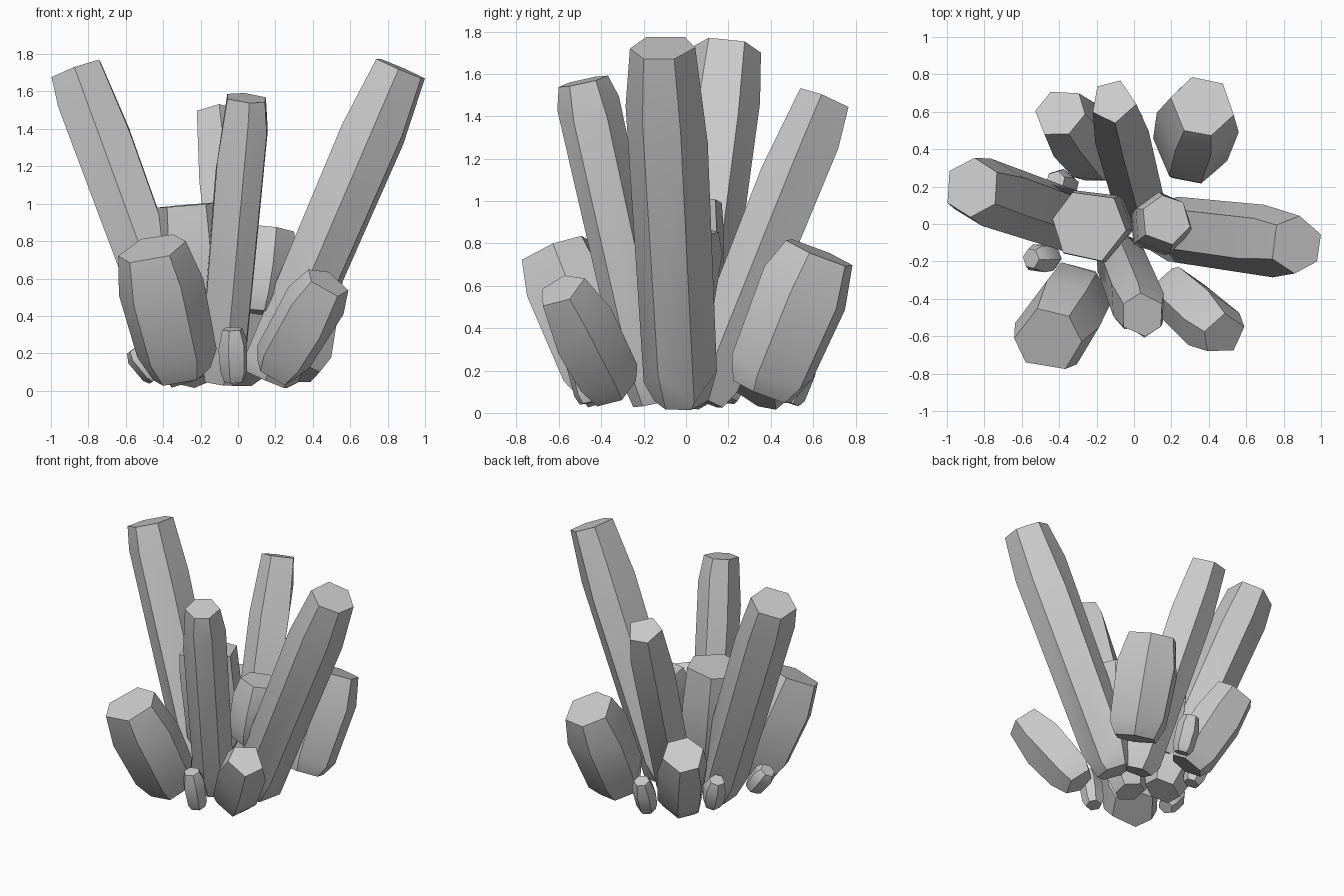
import bpy, bmesh, math, random
from mathutils import Vector

if "Cube" in bpy.data.objects:
    bpy.data.objects.remove(bpy.data.objects["Cube"])

random.seed(4)


def crystal(name, base, tip, mid_r, cap_r, sides=6, turn=0.0):
    """Faceted shaft: narrow foot, swollen body, cut flat cap."""
    base, tip = Vector(base), Vector(tip)
    axis = tip - base
    q = axis.to_track_quat('Z', 'Y')
    length = axis.length
    angles = [math.radians(turn) + 2 * math.pi * (i + random.uniform(-.12, .12)) / sides
              for i in range(sides)]
    bm = bmesh.new()
    rings = []
    foot = min(.16, .7 * mid_r / length)
    for level, r in ((0, mid_r * .68), (foot, mid_r * .92),
                     (1 - max(.17, min(.32, 1.3 * mid_r / length)), mid_r), (1, cap_r)):
        wobble = 0 if level in (0, 1) else .05 if level == foot else .11
        ring = []
        for a in angles:
            t = level + random.uniform(-wobble, wobble)
            p = Vector((r * math.cos(a), r * math.sin(a), t * length))
            co = base + q @ p
            co.z = max(co.z, 0.0)
            ring.append(bm.verts.new(co))
        rings.append(ring)
    for lo, hi in zip(rings, rings[1:]):
        for i in range(sides):
            j = (i + 1) % sides
            bm.faces.new((lo[i], lo[j], hi[j], hi[i]))
    bm.faces.new(rings[0][::-1])
    bm.faces.new(rings[-1])
    me = bpy.data.meshes.new(name)
    bm.to_mesh(me)
    bm.free()
    ob = bpy.data.objects.new(name, me)
    bpy.context.collection.objects.link(ob)
    # Soft shading along the shaft, crisp crystal edges
    bpy.context.view_layer.objects.active = ob
    ob.select_set(True)
    bpy.ops.object.shade_smooth_by_angle(angle=math.radians(30))
    ob.select_set(False)


# Tall leaning shafts
crystal("tall_crystal_left", (-.26, -.01, .06), (-.865, .195, 1.715), .185, .16, 6, 20)
crystal("tall_crystal_right", (.15, -.02, .06), (.865, -.11, 1.725), .19, .155, 6, 0)
crystal("tall_crystal_front", (-.09, -.15, .05), (.045, -.485, 1.565), .15, .12, 6, 10)
crystal("tall_crystal_back", (.04, .08, .06), (-.11, .655, 1.485), .155, .125, 5, 15)

# Raised centre pair, rooted above the base ring
crystal("centre_crystal_left", (-.18, .0, .28), (-.24, -.01, .995), .21, .20, 6, 10)
crystal("centre_crystal_right", (.11, -.03, .42), (.17, .02, .865), .165, .135, 6, 30)

# Stout outer crystals
crystal("stout_crystal_front_left", (-.30, -.36, .09), (-.46, -.62, .76), .23, .185, 6, 25)
crystal("stout_crystal_front_right", (.20, -.34, .10), (.48, -.59, .58), .17, .125, 5, 40)
crystal("stout_crystal_back_right", (.29, .36, .10), (.365, .63, .755), .225, .175, 6, 5)
crystal("stout_crystal_back_left", (-.19, .33, .08), (-.395, .595, .60), .18, .145, 6, 15)

# Small shards around the foot
for name, base, tip in (("front", (-.02, -.45, .05), (-.03, -.51, .33)),
                        ("back", (-.02, .48, .05), (-.03, .57, .30)),
                        ("back_left", (-.35, .19, .06), (-.42, .23, .28)),
                        ("left", (-.43, -.18, .07), (-.55, -.185, .23))):
    crystal("shard_" + name, base, tip, .08, .055, 6, 20)
